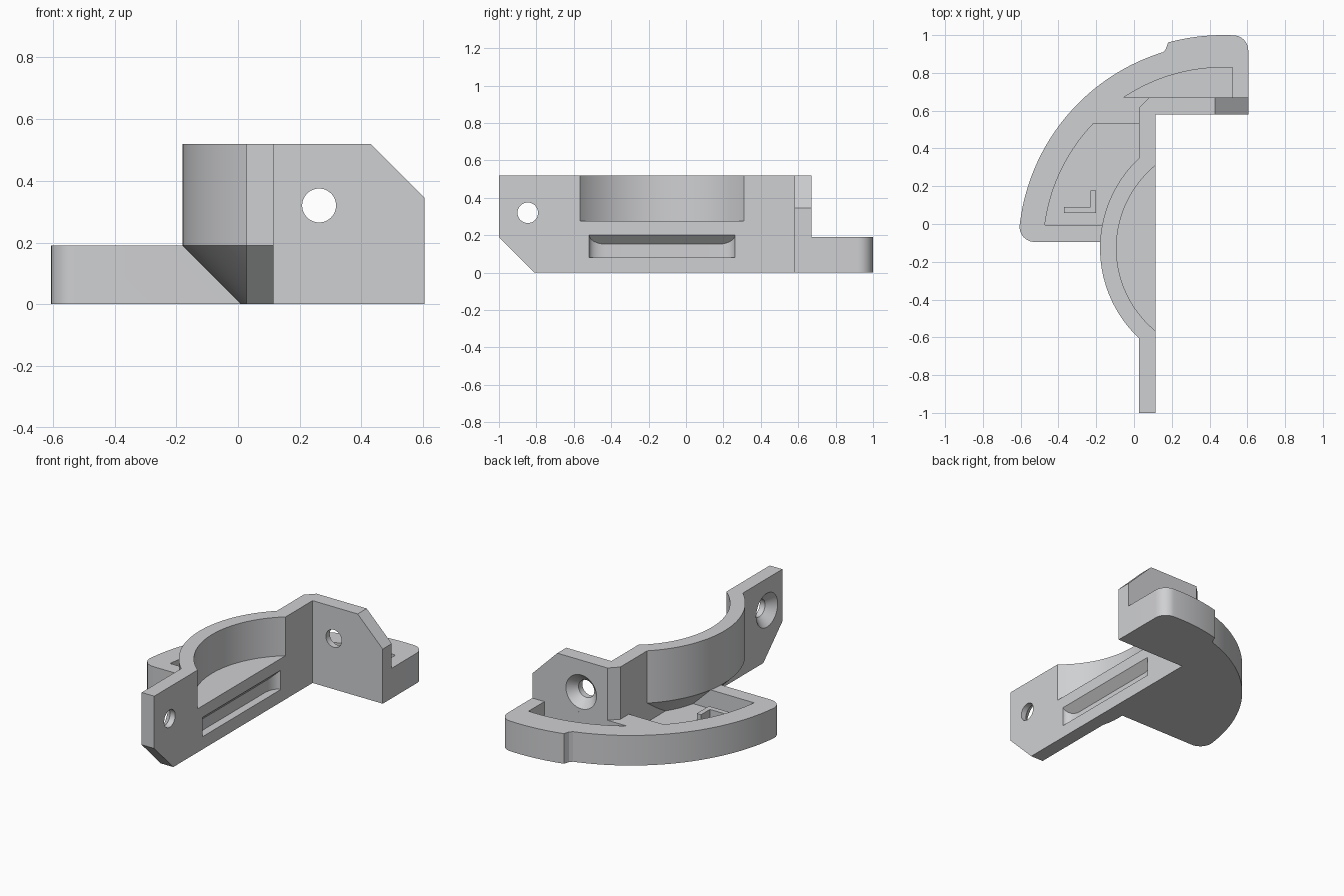
import bpy, bmesh, math

if "Cube" in bpy.data.objects:
    bpy.data.objects.remove(bpy.data.objects["Cube"])

CX, CY = 0.474, -0.128         # shared centre of all the curved walls
TOP, BASE_H, FLOOR = 0.52, 0.19, 0.07
BACK, FRONT = 0.027, 0.115     # long wall faces in x
Y0, Y1 = 0.580, 0.670          # short wall faces in y

grey = bpy.data.materials.new("plain grey")
grey.diffuse_color = (0.625, 0.63, 0.645, 1)
grey.use_nodes = True
grey.node_tree.nodes["Principled BSDF"].inputs["Base Color"].default_value = grey.diffuse_color


def arc(cx, cy, r, a0, a1, n):
    return [(cx + r * math.cos(math.radians(a0 + (a1 - a0) * i / n)),
             cy + r * math.sin(math.radians(a0 + (a1 - a0) * i / n))) for i in range(n + 1)]


def loft(name, rings):
    """Closed solid through a stack of equal-length point rings."""
    bm = bmesh.new()
    vs = [[bm.verts.new(p) for p in ring] for ring in rings]
    n = len(vs[0])
    for a, b in zip(vs, vs[1:]):
        for i in range(n):
            bm.faces.new((a[i], a[(i + 1) % n], b[(i + 1) % n], b[i]))
    bm.faces.new(vs[0])
    bm.faces.new(vs[-1])
    bmesh.ops.recalc_face_normals(bm, faces=bm.faces)
    me = bpy.data.meshes.new(name)
    bm.to_mesh(me)
    bm.free()
    me.materials.append(grey)
    ob = bpy.data.objects.new(name, me)
    bpy.context.collection.objects.link(ob)
    return ob


def place(axis, a, b, t):
    return {"x": (t, a, b), "y": (a, t, b), "z": (a, b, t)}[axis]


def prism(name, pts, lo, hi, axis="z"):
    return loft(name, [[place(axis, a, b, t) for a, b in pts] for t in (lo, hi)])


def lathe(name, cx, cy, profile, axis="z", n=128):
    return loft(name, [[place(axis, a, b, t) for a, b in arc(cx, cy, r, 0, 360, n)[:-1]]
                       for r, t in profile])


def combine(ob, other, op):
    """Apply a boolean and discard the second solid."""
    m = ob.modifiers.new(op, "BOOLEAN")
    m.operation, m.object, m.solver = op, other, "EXACT"
    dg = bpy.context.evaluated_depsgraph_get()
    me = bpy.data.meshes.new_from_object(ob.evaluated_get(dg))
    ob.modifiers.clear()
    ob.data = me
    bpy.data.objects.remove(other)


# Base plate with curved rim, small step and rounded corners
outline = (arc(-0.526, -0.015, 0.08, 270, 173.6, 10)
           + arc(CX, CY, 1.086, 173.6, 107.2, 48)[1:]
           + [(0.168, 0.925)]
           + arc(CX, CY, 1.128, 105.1, 87.2, 14)
           + arc(0.525, 0.919, 0.08, 87.2, 0, 10)[1:]
           + [(0.605, 0.62), (0.07, 0.62), (0.07, -0.095)])
bracket = prism("bracket", outline, 0, BASE_H)

# Two pockets in the plate
big = arc(CX, CY, 0.954, 172.6, 136.2, 28) + [(0.06, 0.532), (0.06, -0.006)]
small = arc(CX, CY, 0.957, 123.5, 87.2, 28) + [(0.52, Y1)]
for pts in (big, small):
    combine(bracket, prism("pocket_cutter", pts, FLOOR, 0.3), "DIFFERENCE")

# Upright L-shaped walls
walls = prism("walls", [(BACK, -1), (FRONT, -1), (FRONT, Y0), (0.605, Y0),
                        (0.605, Y1), (0.08, Y1), (BACK, 0.617)], 0, TOP)
combine(walls, prism("low_corner_cutter", [(-0.71, -0.1), (-1.1, 0.29), (-1.1, -0.1)],
                     -0.2, 0.3, "x"), "DIFFERENCE")
combine(walls, prism("high_corner_cutter", [(0.35, 0.6), (0.7, 0.25), (0.7, 0.6)],
                     0.5, 0.8, "y"), "DIFFERENCE")

# Curved cradle with a conical underside, trimmed inside the wall
cradle = lathe("cradle", CX, CY, [(0.464, 0), (0.654, BASE_H), (0.654, TOP)], n=160)
trim = prism("trim_box", [(-0.5, -1), (0.07, -1), (0.07, 1), (-0.5, 1)], -0.2, 0.8)
combine(cradle, trim, "INTERSECT")
combine(walls, cradle, "UNION")
combine(bracket, walls, "UNION")

# Round recess above the cradle floor
recess = arc(CX, CY, 0.567, 128, 232, 56) + [(0.2, CY - 0.447), (0.2, CY + 0.447)]
combine(bracket, prism("recess_cutter", recess, 0.275, 0.7), "DIFFERENCE")

# Long slot with rounded ends and a sloping ceiling
turn = [math.pi / 2 * i / 8 for i in range(9)]
slot = prism("slot_cutter", [(0.14, -0.518), (0.14, 0.262)]
             + [(FRONT - 0.05 * math.sin(t), 0.172 + 0.09 * math.cos(t)) for t in turn]
             + [(FRONT - 0.05 * math.cos(t), -0.428 - 0.09 * math.sin(t)) for t in turn],
             0.08, 0.3)
combine(slot, prism("slope", [(0.0, 0.0), (0.2, 0.0), (0.2, 0.287), (0.0, 0.087)],
                    -0.8, 0.8, "y"), "INTERSECT")
combine(bracket, slot, "DIFFERENCE")

# Countersunk screw holes, wide on the back faces
for a, b, axis, front, back in ((0.263, 0.32, "y", Y0, Y1), (-0.846, 0.32, "x", FRONT, BACK)):
    s = 1 if back > front else -1
    prof = [(0.055, front - 0.03 * s), (0.055, back - 0.052 * s), (0.127, back + 0.02 * s)]
    combine(bracket, lathe("screw_cutter", a, b, prof, axis, 48), "DIFFERENCE")

# Small L-shaped rib standing in the big pocket
rib = prism("pocket_rib", [(-0.37, 0.057), (-0.20, 0.057), (-0.20, 0.178), (-0.23, 0.178),
                           (-0.23, 0.09), (-0.37, 0.09)], FLOOR - 0.02, 0.12)
combine(bracket, rib, "UNION")

bpy.ops.object.select_all(action="DESELECT")
bracket.select_set(True)
bpy.context.view_layer.objects.active = bracket
bpy.ops.object.shade_smooth_by_angle(angle=math.radians(25))
